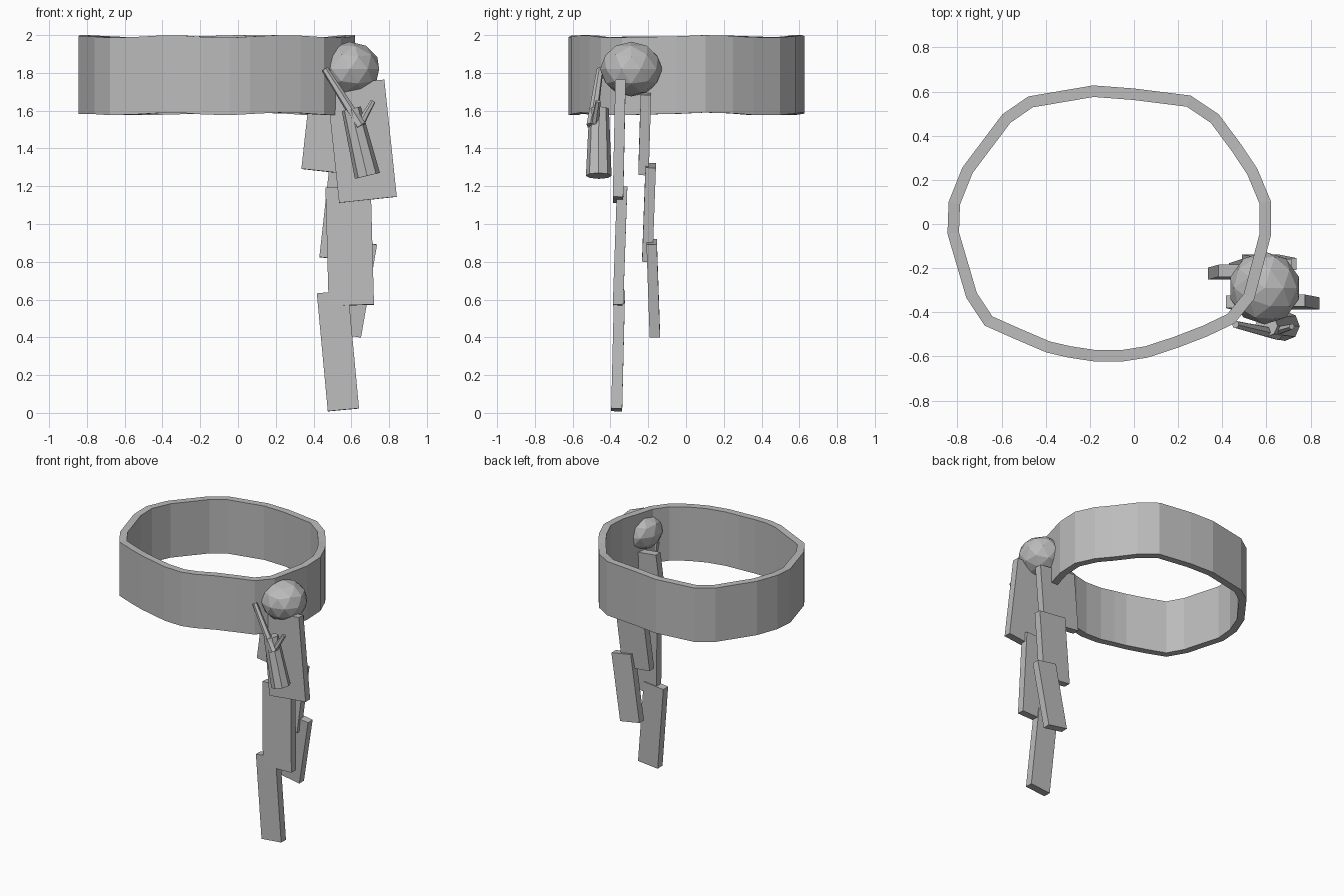
import bpy, bmesh, math
from mathutils import Vector, Matrix

if "Cube" in bpy.data.objects:
    bpy.data.objects.remove(bpy.data.objects["Cube"])

grey = bpy.data.materials.new("plain grey")
grey.diffuse_color = (0.5, 0.5, 0.5, 1)
grey.use_nodes = True
grey.node_tree.nodes["Principled BSDF"].inputs["Base Color"].default_value = grey.diffuse_color


def make(name, bm):
    bmesh.ops.recalc_face_normals(bm, faces=bm.faces)
    me = bpy.data.meshes.new(name)
    bm.to_mesh(me)
    bm.free()
    me.materials.append(grey)
    ob = bpy.data.objects.new(name, me)
    bpy.context.collection.objects.link(ob)
    return ob


# Headband: uneven closed outline, offset inwards and raised into a wall
outline = [(-.845, -.045), (-.84, .10), (-.777, .257), (-.596, .497), (-.479, .578),
           (-.185, .628), (0, .614), (.257, .582), (.384, .497), (.488, .357),
           (.56, .248), (.62, .104), (.62, -.054), (.545, -.34), (.456, -.45),
           (.33, -.51), (.2, -.56), (.063, -.605), (-.045, -.622), (-.185, -.622),
           (-.298, -.605), (-.397, -.582), (-.533, -.524), (-.677, -.46), (-.76, -.334)]
pts = [Vector(p) for p in outline]
n = len(pts)
bm = bmesh.new()
rings = []
for i, p in enumerate(pts):
    d1, d2 = (p - pts[i - 1]).normalized(), (pts[(i + 1) % n] - p).normalized()
    t = (d1 + d2).normalized()
    inner = p + Vector((t.y, -t.x)) * 0.052 / max(t.dot(d1), .5)
    wave = 0.007 * math.sin(i * 1.3)          # gently wavy rims
    rings.append([bm.verts.new((q.x, q.y, z + wave)) for q, z in
                  ((p, 1.583), (p, 1.993), (inner, 1.993), (inner, 1.583))])
for i in range(n):
    a, b = rings[i], rings[(i + 1) % n]
    for k in range(4):
        bm.faces.new((a[k], a[(k + 1) % 4], b[(k + 1) % 4], b[k]))
make("headband", bm)

# Bead: faceted, slightly flattened ball
bm = bmesh.new()
bmesh.ops.create_icosphere(bm, subdivisions=2, radius=1, matrix=Matrix.Translation((.592, -.29, 1.82))
                           @ Matrix.Diagonal((.163, .165, .145, 1)))
make("bead", bm)


# Hanging strips: flat plates given by top and bottom centre, width and thickness
def strip(name, top, bottom, width, thick=.055):
    top, bottom = Vector(top), Vector(bottom)
    up = (top - bottom).normalized()
    side = up.cross(Vector((0, -1, 0))).normalized()
    depth = side.cross(up)
    rot = Matrix((side, depth, up)).transposed().to_4x4()
    bm = bmesh.new()
    bmesh.ops.create_cube(bm, size=1, matrix=Matrix.Translation((top + bottom) / 2) @ rot
                          @ Matrix.Diagonal((width, thick, (top - bottom).length, 1)))
    make(name, bm)


strip("front_strip_upper", (.622, -.347, 1.748), (.688, -.36, 1.128), .307)
strip("front_strip_middle", (.583, -.338, 1.195), (.60, -.36, .57), .24)
strip("front_strip_lower", (.50, -.352, .64), (.558, -.367, .016), .166, .058)
strip("back_strip_upper", (.535, -.212, 1.70), (.488, -.225, 1.275), .307)
strip("back_strip_middle", (.60, -.187, 1.31), (.545, -.205, .812), .23)
strip("back_strip_lower", (.655, -.182, .905), (.57, -.165, .413), .165)


# Tapered rods of the tassel
def rod(name, a, b, r1, r2, sides):
    a, b = Vector(a), Vector(b)
    d = b - a
    bm = bmesh.new()
    bmesh.ops.create_cone(bm, cap_ends=True, segments=sides, radius1=r1, radius2=r2, depth=d.length,
                          matrix=Matrix.Translation((a + b) / 2)
                          @ d.to_track_quat('Z', 'Y').to_matrix().to_4x4())
    make(name, bm)


rod("tassel", (.60, -.46, 1.61), (.685, -.462, 1.255), .052, .068, 8)
rod("tassel_cord", (.46, -.455, 1.82), (.65, -.50, 1.52), .018, .028, 6)
rod("tassel_branch", (.625, -.49, 1.49), (.715, -.465, 1.65), .024, .014, 6)
